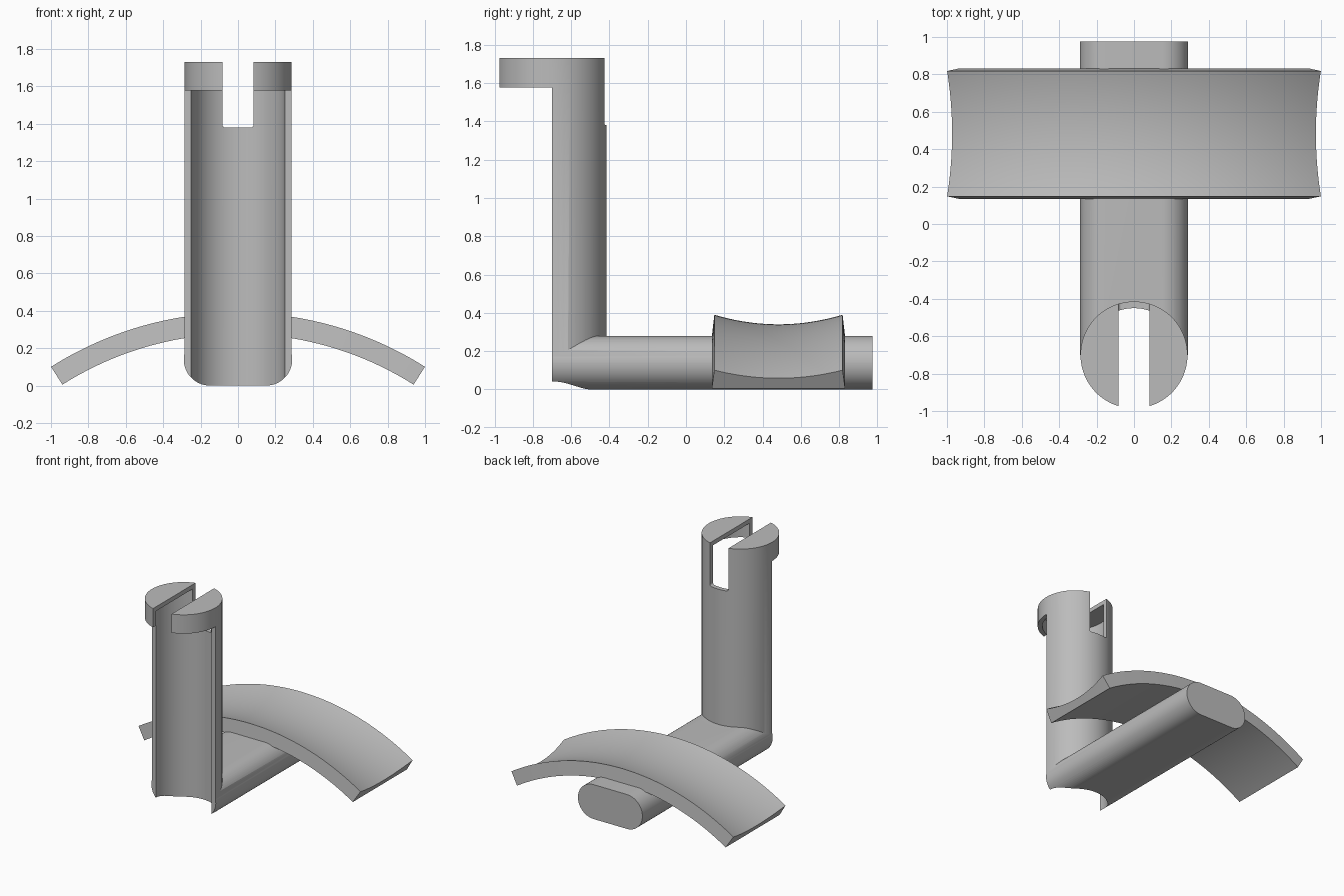
import bpy, bmesh, math

cube = bpy.data.objects.get("Cube")
if cube:
    bpy.data.objects.remove(cube, do_unlink=True)

grey = bpy.data.materials.new("plain grey")
grey.use_nodes = True
grey.diffuse_color = (0.5, 0.5, 0.5, 1)
grey.node_tree.nodes["Principled BSDF"].inputs["Base Color"].default_value = (0.5, 0.5, 0.5, 1)


def finish(name, bm):
    bmesh.ops.recalc_face_normals(bm, faces=bm.faces)
    mesh = bpy.data.meshes.new(name)
    bm.to_mesh(mesh)
    bm.free()
    mesh.materials.append(grey)
    obj = bpy.data.objects.new(name, mesh)
    bpy.context.collection.objects.link(obj)
    return obj


def prism(name, outline, offset):
    """Solid made by sweeping a closed 3D outline along an offset."""
    bm = bmesh.new()
    face = bm.faces.new([bm.verts.new(p) for p in outline])
    new = bmesh.ops.extrude_face_region(bm, geom=[face])["geom"]
    bmesh.ops.translate(bm, vec=offset, verts=[v for v in new if isinstance(v, bmesh.types.BMVert)])
    return finish(name, bm)


def rounded(half_w, half_h, radius, steps=16):
    """Rounded rectangle as 2D points about the origin."""
    points = []
    for i, (sx, sy) in enumerate([(1, 1), (-1, 1), (-1, -1), (1, -1)]):
        for k in range(steps + 1):
            a = math.pi / 2 * (i + k / steps)
            points.append((sx * (half_w - radius) + radius * math.cos(a),
                           sy * (half_h - radius) + radius * math.sin(a)))
    return points


def cylinder(name, radius, z0, z1, sides=128):
    ring = [2 * math.pi * i / sides for i in range(sides)]
    return prism(name, [(radius * math.cos(a), AXIS_Y + radius * math.sin(a), z0) for a in ring],
                 (0, 0, z1 - z0))


def combine(target, other, operation):
    mod = target.modifiers.new(operation.lower(), 'BOOLEAN')
    mod.operation = operation
    mod.solver = 'EXACT'
    mod.object = other
    bpy.context.view_layer.objects.active = target
    bpy.ops.object.modifier_apply(modifier=mod.name)
    bpy.data.objects.remove(other, do_unlink=True)


def smooth(obj):
    bpy.ops.object.select_all(action='DESELECT')
    obj.select_set(True)
    bpy.context.view_layer.objects.active = obj
    bpy.ops.object.shade_smooth_by_angle(angle=math.radians(30))


AXIS_Y = -0.70
TOP = 1.73

# Upright half tube joined to the foot bar
stand = cylinder("upright_and_foot_bar", 0.286, 0.14, TOP)
bar = prism("foot_bar", [(x, -0.75, 0.14 + z) for x, z in rounded(0.29, 0.14, 0.1399)], (0, 1.725, 0))
combine(stand, bar, 'UNION')

# Open the front below the cap rim, then hollow out the tube
front = prism("front_cutter", [(x, -1.2, z) for x, z in [(-.5, -.2), (.5, -.2), (.5, 1.577), (-.5, 1.577)]],
              (0, 1.2 + AXIS_Y, 0))
combine(stand, front, 'DIFFERENCE')
combine(stand, cylinder("bore_cutter", 0.25, -0.3, TOP - 0.035), 'DIFFERENCE')

# Slot through the cap and the back wall, with rounded lower corners
slot = prism("slot_cutter", [(x, -1.2, 1.68 + z) for x, z in rounded(0.083, 0.3, 0.015, 6)], (0, 1.0, 0))
combine(stand, slot, 'DIFFERENCE')
smooth(stand)

# Curved saddle: a hollowed cross-section swept round a wide arc
MID_Y, HALF, ARC = 0.483, 0.335, math.radians(32.3)
CENTRE_Z, INNER, MIDDLE, EDGE = -1.48, 1.757, 1.82, 1.87
section = [(MID_Y - HALF - 0.013, INNER)]
for i in range(25):
    t = i / 12 - 1
    section.append((MID_Y + HALF * t, MIDDLE + (EDGE - MIDDLE) * t * t))
section.append((MID_Y + HALF + 0.013, INNER))

bm = bmesh.new()
STEPS = 64
rings = []
for i in range(STEPS + 1):
    a = ARC * (2 * i / STEPS - 1)
    rings.append([bm.verts.new((r * math.sin(a), y, CENTRE_Z + r * math.cos(a))) for y, r in section])
for one, two in zip(rings, rings[1:]):
    for k in range(len(section)):
        n = (k + 1) % len(section)
        bm.faces.new((one[k], one[n], two[n], two[k]))
bm.faces.new(rings[0])
bm.faces.new(rings[-1])
smooth(finish("curved_saddle", bm))
